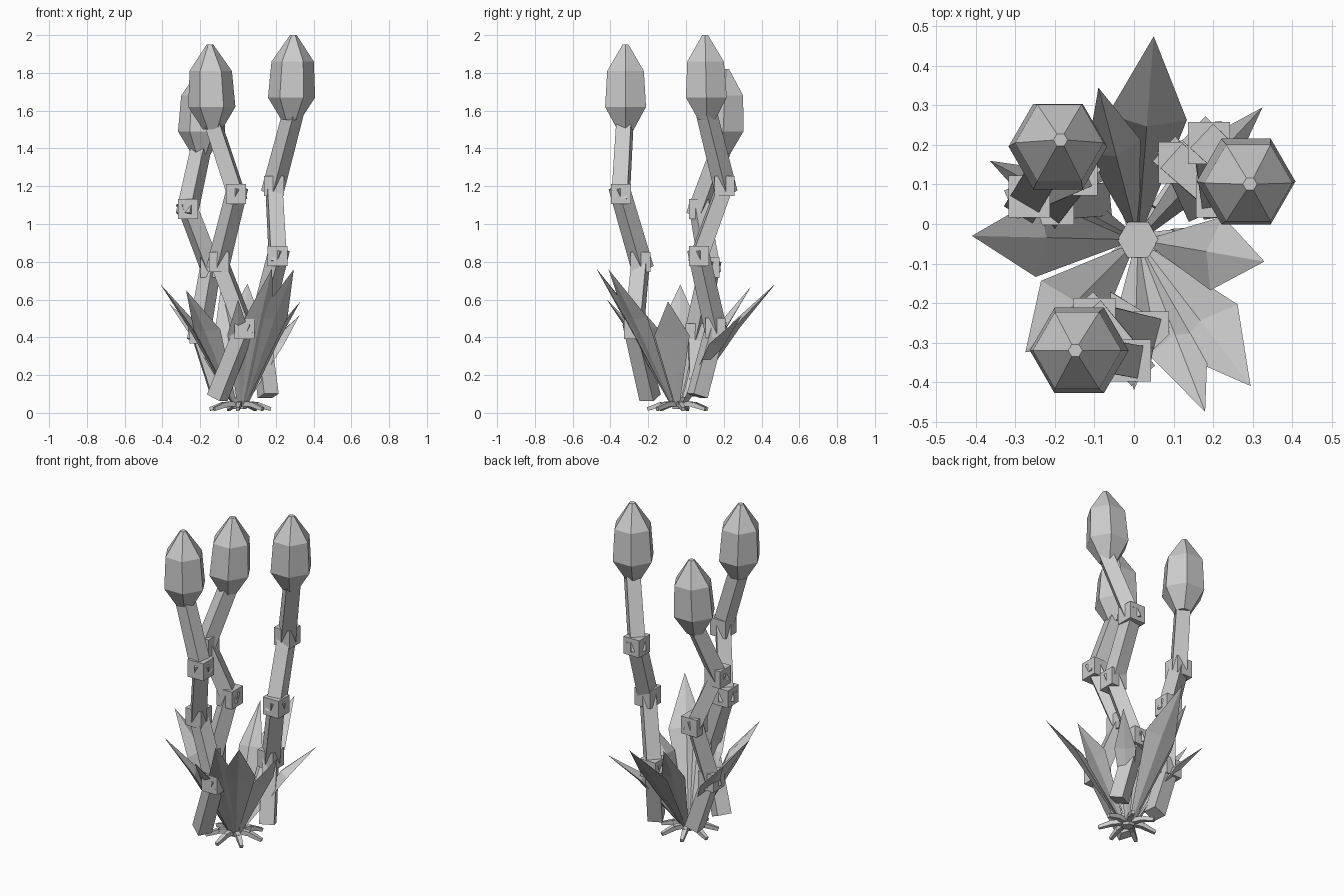
import bpy
import bmesh
import math
from mathutils import Vector, Matrix

cube = bpy.data.objects.get("Cube")
if cube:
    bpy.data.objects.remove(cube, do_unlink=True)

grey = bpy.data.materials.new("plain grey")
grey.use_nodes = True
tone = (0.6, 0.6, 0.6, 1)
grey.diffuse_color = tone
grey.node_tree.nodes["Principled BSDF"].inputs["Base Color"].default_value = tone

HEART = Vector((0.01, -0.04, 0.05))


def finish(name, bm):
    bmesh.ops.recalc_face_normals(bm, faces=bm.faces)
    mesh = bpy.data.meshes.new(name)
    bm.to_mesh(mesh)
    bm.free()
    mesh.materials.append(grey)
    obj = bpy.data.objects.new(name, mesh)
    bpy.context.scene.collection.objects.link(obj)
    return obj


def bar(bm, a, b, r1, r2, sides=4):
    """Straight tapered prism from a to b."""
    a, b = Vector(a), Vector(b)
    axis = b - a
    turn = axis.to_track_quat("Z", "Y").to_matrix().to_4x4()
    spin = Matrix.Rotation(math.pi / sides, 4, "Z")
    bmesh.ops.create_cone(bm, cap_ends=True, segments=sides, radius1=r1, radius2=r2,
                          depth=axis.length,
                          matrix=Matrix.Translation((a + b) / 2) @ turn @ spin)


def stalk(name, points):
    """Jointed stalk: bars that poke through cube joints."""
    bm = bmesh.new()
    last = len(points) - 2
    for i, (a, b) in enumerate(zip(points, points[1:])):
        a, b = Vector(a), Vector(b)
        way = (b - a).normalized()
        start = a - way * (0.04 if i else 0)
        end = b + way * (0.04 if i < last else 0.05)
        bar(bm, start, end, 0.06, 0.056)
    finish(name + "_bars", bm)
    bm = bmesh.new()
    for p in points[1:-1]:
        bmesh.ops.create_cube(bm, size=0.106, matrix=Matrix.Translation(p))
    finish(name + "_joints", bm)


def bud(name, base, lean):
    """Six sided bud lofted through rings of (height, radius)."""
    bm = bmesh.new()
    rings = []
    for h, r in ((0, 0.05), (0.12, 0.125), (0.31, 0.112), (0.45, 0.018)):
        centre = Vector(base) + Vector((lean[0] * h, lean[1] * h, h))
        rings.append([bm.verts.new(centre + Vector((r * math.cos(k * math.tau / 6),
                                                    r * math.sin(k * math.tau / 6), 0)))
                      for k in range(6)])
    for low, high in zip(rings, rings[1:]):
        for k in range(6):
            n = (k + 1) % 6
            bm.faces.new((low[k], low[n], high[n], high[k]))
    bm.faces.new(rings[0])
    bm.faces.new(rings[-1])
    finish(name, bm)


def leaf(name, tip, half):
    """Thin folded blade, widest a little past the middle."""
    bm = bmesh.new()
    tip = Vector(tip)
    out = Vector((tip.x - HEART.x, tip.y - HEART.y, 0)).normalized()
    side = Vector((-out.y, out.x, 0))
    root = HEART + out * 0.04
    mid = root.lerp(tip, 0.57) + Vector((0, 0, 0.05))
    normal = side.cross(tip - root).normalized()
    if normal.z < 0:
        normal = -normal

    def ring(c, w, t):
        return [bm.verts.new(c + d) for d in
                (side * w, normal * t, -side * w, -normal * t * 0.6)]
    low, wide = ring(root, 0.014, 0.008), ring(mid, half, 0.03)
    point = bm.verts.new(tip)
    bm.faces.new(low)
    for k in range(4):
        n = (k + 1) % 4
        bm.faces.new((low[k], low[n], wide[n], wide[k]))
        bm.faces.new((wide[k], wide[n], point))
    finish(name, bm)


# Stalks and buds
stalk("right_stalk", [(0.16, 0.06, 0.09), (0.115, 0.155, 0.45), (0.21, 0.07, 0.83),
                      (0.19, 0.205, 1.2), (0.285, 0.115, 1.56)])
bud("right_bud", (0.28, 0.11, 1.55), (0.03, -0.02))
stalk("front_stalk", [(-0.11, -0.19, 0.08), (0.035, -0.275, 0.445), (-0.1, -0.24, 0.8),
                      (-0.01, -0.345, 1.16), (-0.125, -0.325, 1.51)])
bud("front_bud", (-0.135, -0.32, 1.5), (-0.03, 0))
stalk("back_stalk", [(-0.1, 0.06, 0.1), (-0.205, 0.05, 0.42), (-0.145, 0.125, 0.77),
                     (-0.265, 0.07, 1.08), (-0.2, 0.18, 1.38)])
bud("back_bud", (-0.195, 0.19, 1.37), (0.02, 0.05))

# Leaves: tip position and half width
leaves = [((0.05, 0.475, 0.685), 0.1), ((-0.09, 0.345, 0.67), 0.07),
          ((0.325, 0.295, 0.515), 0.06), ((0.33, -0.095, 0.59), 0.095),
          ((0.295, -0.41, 0.76), 0.1), ((0.18, -0.475, 0.765), 0.08),
          ((-0.41, -0.03, 0.68), 0.1), ((-0.365, 0.16, 0.58), 0.06),
          ((-0.275, -0.325, 0.65), 0.1), ((0, -0.42, 0.6), 0.06)]
for i, (tip, half) in enumerate(leaves):
    leaf(f"leaf_{i + 1}", tip, half)

# Hexagonal crown and bent roots
bm = bmesh.new()
bar(bm, (0.01, -0.04, 0.02), (0.01, -0.04, 0.085), 0.035, 0.052, 6)
finish("crown", bm)
bm = bmesh.new()
for k in range(7):
    a = k * math.tau / 7 + 0.15
    out = Vector((math.cos(a), math.sin(a), 0))
    knee = HEART + out * 0.09 - Vector((0, 0, 0.005))
    bar(bm, HEART, knee, 0.022, 0.018)
    bar(bm, knee, HEART + out * 0.165 - Vector((0, 0, 0.03)), 0.02, 0.013)
finish("roots", bm)
